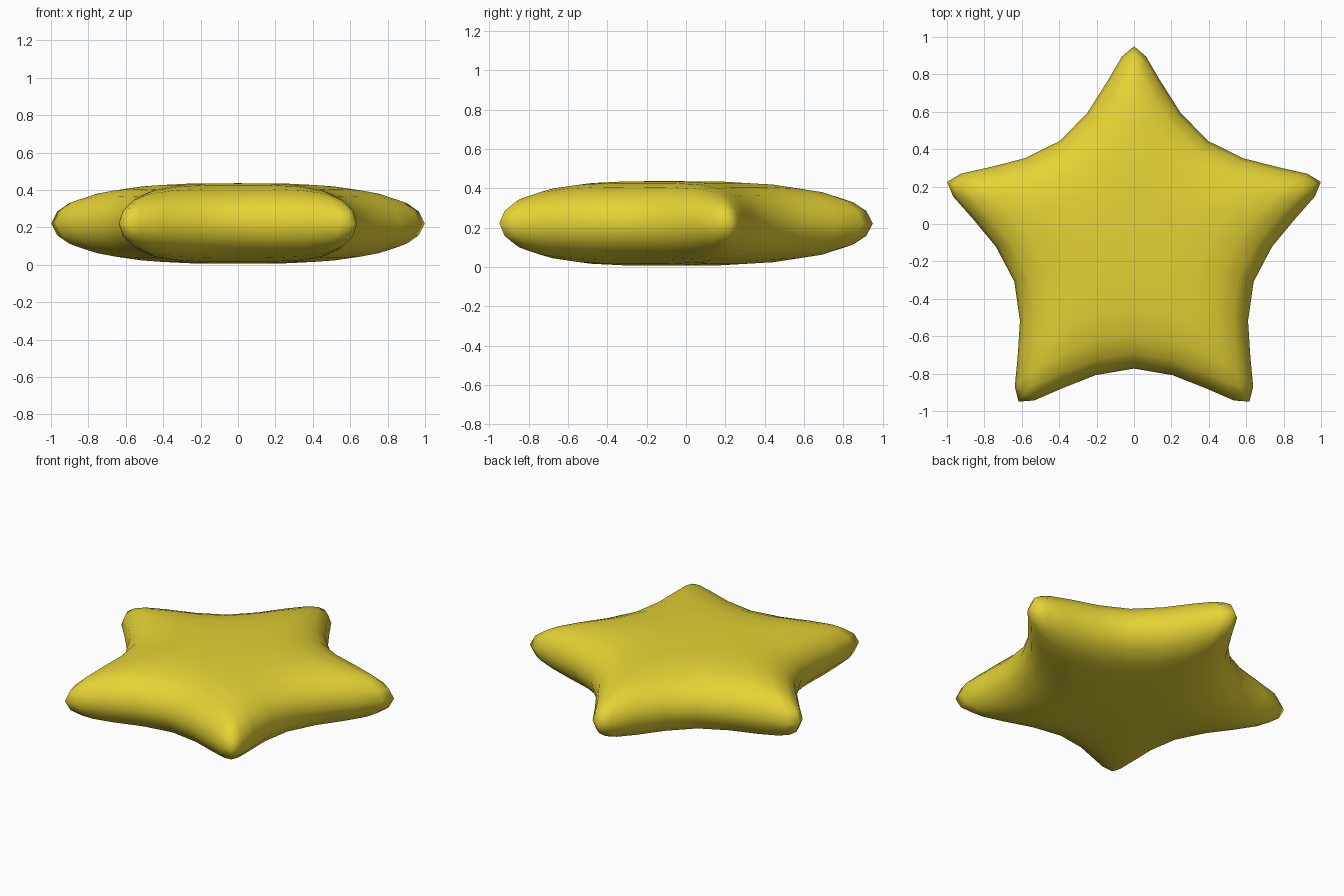
import bpy, bmesh, math

if "Cube" in bpy.data.objects:
    bpy.data.objects.remove(bpy.data.objects["Cube"])

TIP, NOTCH, HALF = 1.471, 0.455, 0.215   # control cage radii and half thickness
CY, CZ = -0.10, 0.221                    # star centre

bm = bmesh.new()


def layer(z):
    """Centre vertex plus ten rim vertices, alternating tip and notch."""
    centre = bm.verts.new((0, CY, z))
    rim = []
    for i in range(10):
        a = math.radians(90 + 36 * i)
        r = NOTCH if i % 2 else TIP
        rim.append(bm.verts.new((r * math.cos(a), CY + r * math.sin(a), z)))
    return centre, rim


# Five-pointed slab: one kite per arm above and below, with side walls
top_c, top = layer(CZ + HALF)
bot_c, bot = layer(CZ - HALF)
for i in range(0, 10, 2):
    bm.faces.new((top_c, top[i - 1], top[i], top[i + 1]))
    bm.faces.new((bot_c, bot[i + 1], bot[i], bot[i - 1]))
for i in range(10):
    j = (i + 1) % 10
    bm.faces.new((top[i], bot[i], bot[j], top[j]))
bmesh.ops.recalc_face_normals(bm, faces=bm.faces)
for f in bm.faces:
    f.smooth = True

mesh = bpy.data.meshes.new("star")
bm.to_mesh(mesh)
bm.free()
star = bpy.data.objects.new("star", mesh)
bpy.context.collection.objects.link(star)

# Rounded into a soft puffy star
sub = star.modifiers.new("rounding", 'SUBSURF')
sub.levels = sub.render_levels = 2

yellow = bpy.data.materials.new("golden yellow")
yellow.diffuse_color = (0.78, 0.65, 0.035, 1)
yellow.use_nodes = True
yellow.node_tree.nodes["Principled BSDF"].inputs["Base Color"].default_value = yellow.diffuse_color
mesh.materials.append(yellow)
